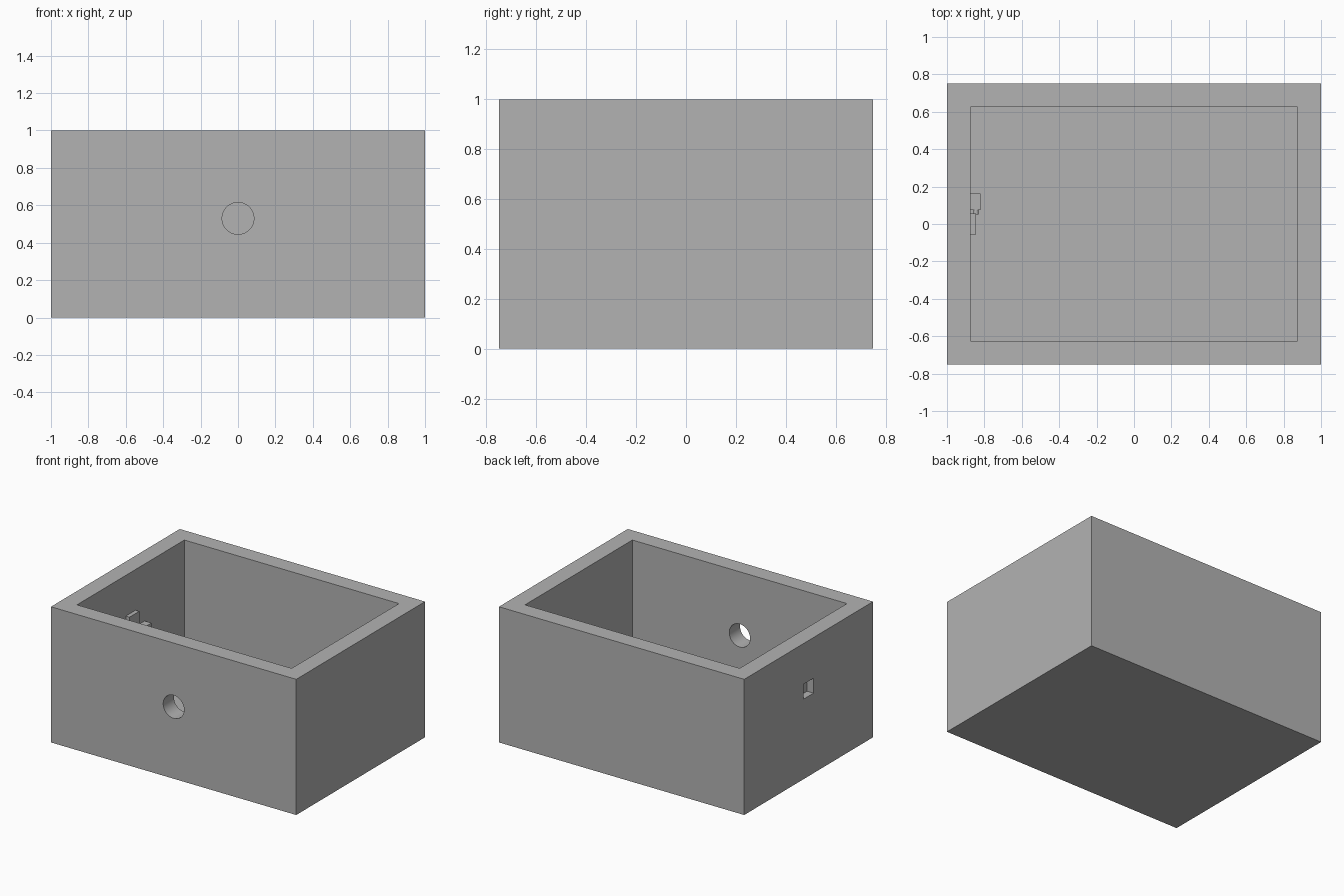
import bpy
import math

if "Cube" in bpy.data.objects:
    bpy.data.objects.remove(bpy.data.objects["Cube"], do_unlink=True)

grey = bpy.data.materials.new("plain_grey")
grey.use_nodes = True
grey.diffuse_color = (0.45, 0.45, 0.45, 1)
grey.node_tree.nodes["Principled BSDF"].inputs["Base Color"].default_value = grey.diffuse_color


def finish(obj, name):
    obj.name = name
    obj.data.materials.append(grey)
    bpy.ops.object.transform_apply(location=False, rotation=True, scale=True)
    return obj


def block(name, low, high):
    """Box between two opposite corners."""
    centre = [(a + b) / 2 for a, b in zip(low, high)]
    bpy.ops.mesh.primitive_cube_add(size=1, location=centre)
    obj = bpy.context.object
    obj.scale = [b - a for a, b in zip(low, high)]
    return finish(obj, name)


def rod(name, centre, radius, length, sides):
    """Cylinder along the y axis."""
    bpy.ops.mesh.primitive_cylinder_add(
        vertices=sides, radius=radius, depth=length, location=centre,
        rotation=(math.pi / 2, 0, 0))
    return finish(bpy.context.object, name)


def cut(target, cutter):
    mod = target.modifiers.new("cut", "BOOLEAN")
    mod.operation = "DIFFERENCE"
    mod.solver = "EXACT"
    mod.object = cutter
    bpy.context.view_layer.objects.active = target
    bpy.ops.object.modifier_apply(modifier=mod.name)
    bpy.data.objects.remove(cutter, do_unlink=True)


# Open-topped case with a round cable hole and a side slot
WALL = 0.125
case = block("case", (-1, -0.75, 0), (1, 0.75, 1))
cut(case, block("cavity", (-1 + WALL, -0.75 + WALL, WALL), (1 - WALL, 0.75 - WALL, 1.2)))
cut(case, rod("cable_hole", (0, -0.7, 0.53), 0.085, 0.3, 64))
cut(case, block("slot", (-1.1, -0.057, 0.59), (-0.8, 0.057, 0.70)))

# Socket filling the slot, recessed outside and proud inside
block("socket", (-0.947, -0.057, 0.59), (-0.845, 0.057, 0.70))

# Small housing beside the socket, joined by a short pin
block("side_housing", (-0.877, 0.075, 0.48), (-0.82, 0.163, 0.58))
rod("joining_pin", (-0.845, 0.065, 0.565), 0.014, 0.03, 16)

# Smooth only the round surfaces
bpy.ops.object.select_all(action="DESELECT")
for name in ("case", "joining_pin"):
    bpy.data.objects[name].select_set(True)
bpy.context.view_layer.objects.active = case
bpy.ops.object.shade_smooth_by_angle(angle=math.radians(30))
